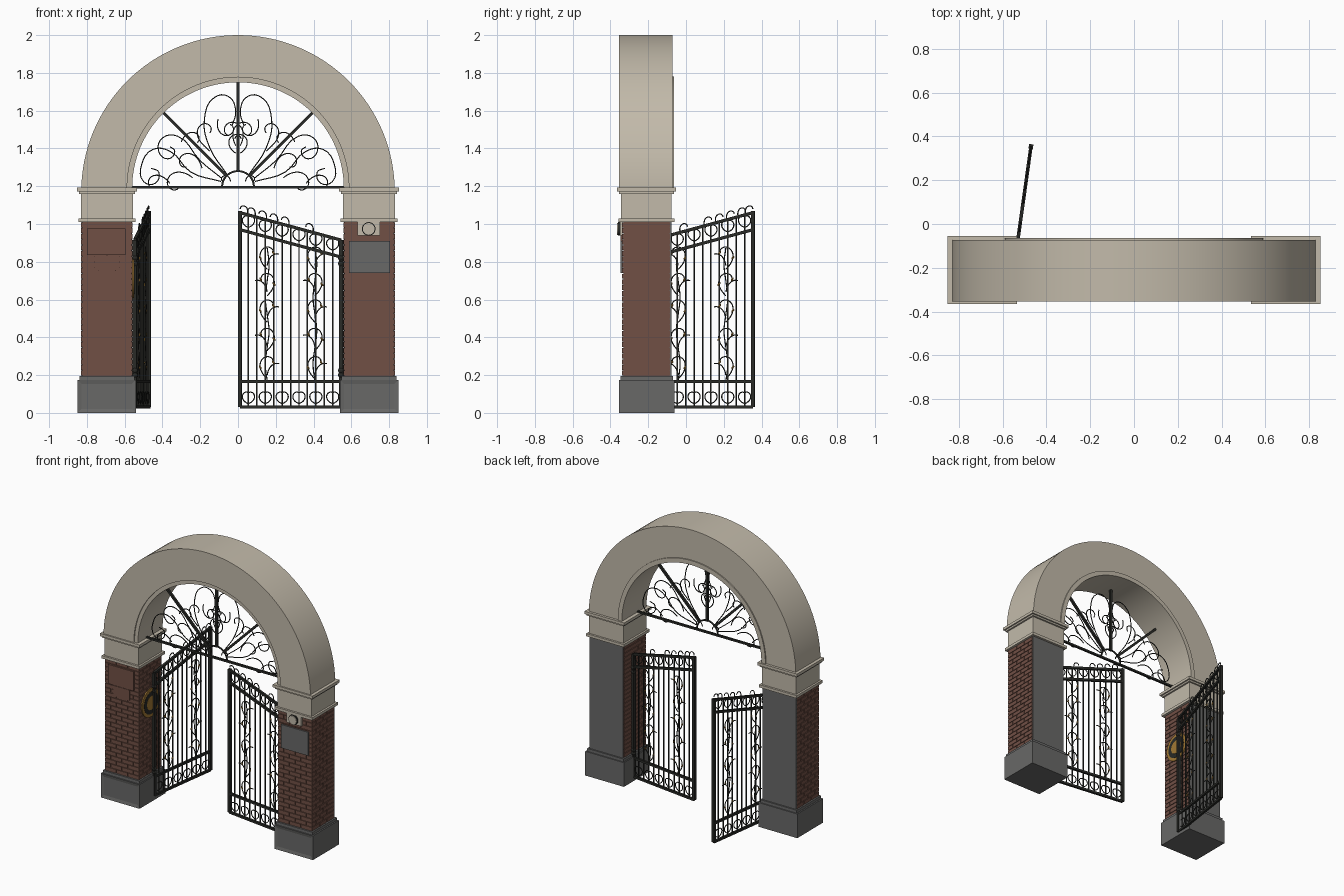
import bpy, bmesh, math
from mathutils import Vector, Matrix

cube = bpy.data.objects.get("Cube")
if cube:
    bpy.data.objects.remove(cube, do_unlink=True)


def material(name, rgb):
    m = bpy.data.materials.new(name)
    m.use_nodes = True
    m.diffuse_color = (*rgb, 1)
    m.node_tree.nodes["Principled BSDF"].inputs["Base Color"].default_value = (*rgb, 1)
    return m


STONE = material("pale stone", (.54, .49, .40))
BRICK = material("red brick", (.165, .08, .06))
GREY = material("grey granite", (.14, .14, .137))
IRON = material("black iron", (.022, .023, .02))
GOLD = material("old gold", (.36, .19, .035))


def finish(name, bm, mat, matrix=None, smooth=False):
    bmesh.ops.recalc_face_normals(bm, faces=bm.faces)
    me = bpy.data.meshes.new(name)
    bm.to_mesh(me)
    bm.free()
    ob = bpy.data.objects.new(name, me)
    bpy.context.collection.objects.link(ob)
    me.materials.append(mat)
    if matrix:
        ob.matrix_world = matrix
    if smooth:
        bpy.ops.object.select_all(action='DESELECT')
        ob.select_set(True)
        bpy.context.view_layer.objects.active = ob
        bpy.ops.object.shade_smooth_by_angle(angle=math.radians(35))
    return ob


def add_box(bm, a, b):
    a, b = Vector(a), Vector(b)
    size = Vector([abs(d) for d in b - a])
    mat = Matrix.Translation((a + b) / 2) @ Matrix.Diagonal(size).to_4x4()
    return bmesh.ops.create_cube(bm, size=1, matrix=mat)["verts"]


def add_beam(bm, p, q, w):
    p, q = Vector(p), Vector(q)
    turn = (q - p).to_track_quat('Z', 'Y').to_matrix().to_4x4()
    mat = Matrix.Translation((p + q) / 2) @ turn @ Matrix.Diagonal((w, w, (q - p).length, 1))
    bmesh.ops.create_cube(bm, size=1, matrix=mat)


def box(name, a, b, mat):
    bm = bmesh.new()
    add_box(bm, a, b)
    return finish(name, bm, mat)


def disc(name, centre, axis, r, depth, mat):
    bm = bmesh.new()
    turn = Vector(axis).to_track_quat('Z', 'Y').to_matrix().to_4x4()
    bmesh.ops.create_cone(bm, cap_ends=True, segments=32, radius1=r, radius2=r, depth=depth,
                          matrix=Matrix.Translation(centre) @ turn)
    return finish(name, bm, mat, smooth=True)


def wires(name, strokes, r, matrix):
    """Bent iron wire along (x, z) point lists."""
    cu = bpy.data.curves.new(name, 'CURVE')
    cu.dimensions = '3D'
    cu.bevel_depth, cu.bevel_resolution, cu.resolution_u = r, 1, 4
    for pts in strokes:
        sp = cu.splines.new('BEZIER')
        sp.bezier_points.add(len(pts) - 1)
        for bp, (x, z) in zip(sp.bezier_points, pts):
            bp.co = (x, 0, z)
            bp.handle_left_type = bp.handle_right_type = 'AUTO'
    ob = bpy.data.objects.new(name, cu)
    bpy.context.collection.objects.link(ob)
    cu.materials.append(IRON)
    ob.matrix_world = matrix
    bpy.ops.object.select_all(action='DESELECT')
    ob.select_set(True)
    bpy.context.view_layer.objects.active = ob
    bpy.ops.object.convert(target='MESH')


def curl(x, z, heading, length, k0, k1, n=11):
    """Scroll whose curvature runs from k0 to k1."""
    pts, a = [(x, z)], math.radians(heading)
    for i in range(n):
        a += (k0 + (k1 - k0) * i / n) * length / n
        x, z = x + math.cos(a) * length / n, z + math.sin(a) * length / n
        pts.append((x, z))
    return pts


def arch(name, zo, ro, zi, ri, y0, y1, n=64):
    bm = bmesh.new()
    rows = []
    for i in range(n + 1):
        c, s = math.cos(math.pi * i / n), math.sin(math.pi * i / n)
        ring = [(ro, zo, y0), (ro, zo, y1), (ri, zi, y1), (ri, zi, y0)]
        rows.append([bm.verts.new((r * c, y, z + r * s)) for r, z, y in ring])
    for a, b in zip(rows, rows[1:]):
        for k in range(4):
            bm.faces.new((a[k], a[k - 1], b[k - 1], b[k]))
    bm.faces.new(rows[0])
    bm.faces.new(rows[-1])
    finish(name, bm, STONE, smooth=True)


# Stone arch and its inner rim
arch("arch", 1.17, .83, 1.19, .587, -.355, -.072)
arch("arch_rim", 1.19, .592, 1.19, .56, -.347, -.064)


def bricks(side):
    bm = bmesh.new()
    x0, x1, y0, y1, z0, z1 = .558, .83, -.338, -.086, .195, 1.01
    rows, gap, proud = 27, .004, .006
    add_box(bm, (side * (x0 + proud), y0 + proud, z0), (side * (x1 - proud), y1, z1))
    h = (z1 - z0) / rows
    for r in range(rows):
        za, zb = z0 + r * h + gap / 2, z0 + (r + 1) * h - gap / 2
        for lo, hi, front in ((x0, x1, True), (y0 + .008, y1, False)):
            step = (hi - lo) / 3
            cuts = [lo + step * k for k in range(4)]
            if r % 2:
                cuts = [lo] + [lo + step * (k + .5) for k in range(3)] + [hi]
            for a, b in zip(cuts, cuts[1:]):
                a, b = a + gap / 2 * (a > lo), b - gap / 2 * (b < hi)
                if front:
                    add_box(bm, (side * a, y0, za), (side * b, y0 + .008, zb))
                else:
                    for xa, xb in ((x0, x0 + .008), (x1 - .008, x1)):
                        add_box(bm, (side * xa, a, za), (side * xb, b, zb))
    return bm


# Pillars: plinth, brick shaft, plain back, stepped capital
for side, tag in ((-1, "right"), (1, "left")):
    bm = bmesh.new()
    add_box(bm, (side * .54, -.356, 0), (side * .85, -.06, .175))
    bm.normal_update()
    front = [f for f in bm.faces if f.normal.y < -.9]
    bmesh.ops.inset_region(bm, faces=front, thickness=.03, depth=-.005)
    add_box(bm, (side * .548, -.348, .175), (side * .84, -.068, .196))
    finish(tag + "_plinth", bm, GREY)
    finish(tag + "_brick_shaft", bricks(side), BRICK)
    box(tag + "_shaft_back", (side * .56, -.088, .195), (side * .828, -.078, 1.01), GREY)
    bm = bmesh.new()
    for z0, z1, out in ((1.01, 1.03, .014), (1.03, 1.16, 0), (1.16, 1.172, .012), (1.172, 1.192, .022)):
        add_box(bm, (side * (.556 - out), -.343 - out, z0), (side * (.83 + out), -.076 + out, z1))
    finish(tag + "_capital", bm, STONE)

# Boards and fittings on the pillars
box("upper_board", (-.8, -.347, .835), (-.595, -.336, .975), BRICK)
box("lower_board", (-.76, -.345, .755), (-.628, -.336, .832), BRICK)
box("plaque", (.587, -.347, .74), (.805, -.336, .91), GREY)
box("lamp_box", (.632, -.35, .94), (.752, -.336, 1.01), STONE)
disc("lamp_collar", (.692, -.353, .974), (0, 1, 0), .036, .012, IRON)
disc("lamp_lens", (.692, -.356, .974), (0, 1, 0), .031, .018, STONE)
for name, r, d, mat in (("medallion_rim", .102, .012, GOLD), ("medallion_field", .08, .015, IRON),
                        ("medallion_centre", .05, .018, GOLD)):
    disc(name, (-.556, -.21, .71), (1, 0, 0), r, d, mat)

# Fanlight: sill bar, spokes, hub and scrolls
bm = bmesh.new()
add_beam(bm, (-.57, 0, 0), (.57, 0, 0), .014)
for deg in (45, 90, 135):
    d = Vector((math.cos(math.radians(deg)), 0, math.sin(math.radians(deg))))
    add_beam(bm, d * .08, d * .565, .016)
FAN = Matrix.Translation((0, -.245, 1.195))
finish("fanlight_bars", bm, IRON, FAN)
wires("fanlight_hub", [[(.085 * math.cos(math.pi * i / 8), .085 * math.sin(math.pi * i / 8))
                        for i in range(9)]], .006, FAN)
half = [
    [(.06, .07), (.15, .21), (.178, .36), (.125, .475), (.05, .48), (.012, .40), (.03, .33)],
    curl(.012, .22, 60, .26, 5, 32),
    curl(.012, .18, 30, .17, 8, 38),
    curl(.105, .36, -70, .2, -8, -38),
    curl(.15, .19, 50, .26, -4, 40),
    [(.09, .05), (.2, .14), (.32, .27), (.40, .26), (.42, .19), (.37, .15), (.335, .19), (.36, .215)],
    [(.09, .03), (.25, .08), (.36, .19), (.45, .2), (.51, .12), (.5, .03), (.44, .02), (.42, .08), (.46, .1)],
    curl(.19, .1, 75, .24, -3, -36),
    curl(.24, .05, 40, .26, -4, -32),
    curl(.36, .02, 50, .2, -2, -40),
    curl(.3, .24, 110, .16, 6, 40),
    curl(.04, .03, 90, .09, -20, -70),
]
wires("fanlight_scrolls", half + [[(-x, z) for x, z in s] for s in half], .0033, FAN)

# Gate leaves, drawn outward from the hinge line
WIDE, RISE = .54, .145


def top(s, base=.915):
    return base + RISE * s / WIDE


def gate(tag, matrix):
    bm = bmesh.new()
    add_beam(bm, (0, 0, .03), (0, 0, top(0)), .022)
    add_beam(bm, (WIDE, 0, .03), (WIDE, 0, top(WIDE) + .008), .02)
    for za, zb in ((.03, .03), (.165, .165), (top(0), top(WIDE)), (top(0, .825), top(WIDE, .825))):
        add_beam(bm, (0, 0, za), (WIDE, 0, zb), .016)
    for i in range(1, 12):
        s = WIDE * i / 12
        add_beam(bm, (s, 0, .03), (s, 0, top(s)), .007)
    for z in (.2, .225, .79, .82):
        bmesh.ops.create_uvsphere(bm, u_segments=10, v_segments=6, radius=.017,
                                  matrix=Matrix.Translation((0, 0, z)))
    finish(tag + "_gate_frame", bm, IRON, matrix)

    strokes, tips = [], []
    # Paired scrolls in the bottom and top bands, hooks above the rail
    for i in range(1, 12, 2):
        s = WIDE * i / 12
        for m in (-1, 1):
            for z, flip in ((.05, 1), (top(s, .85), 1)):
                pts = curl(0, 0, 20, .1, 12, 60)
                strokes.append([(s + m * (x + .003), z + flip * y) for x, y in pts])
    for s in (.15, .28, .34, .4, .46, .5):
        strokes.append(curl(s, top(s), 100, .085, -5, -75))
    # Climbing vines with curled shoots and gilded leaves
    for stem in (.14, .395):
        strokes.append([(stem + .01 * math.sin(k * 1.57), .17 + .088 * k) for k in range(9)])
        for k, z in enumerate((.18, .33, .48, .62, .76)):
            m = 1 if k % 2 == 0 else -1
            pts = [(stem + m * x, z + y) for x, y in curl(0, 0, 45, .2, 2, 38)]
            strokes.append(pts)
            strokes.append([(stem + m * x, z + y) for x, y in curl(0, .02, 100, .1, 4, 30)])
            tips += [pts[-1], pts[4]]
    wires(tag + "_gate_scrolls", strokes, .0033, matrix)
    bm = bmesh.new()
    for x, z in tips:
        bmesh.ops.create_icosphere(bm, subdivisions=1, radius=1, matrix=Matrix.Translation((x, 0, z))
                                   @ Matrix.Rotation(.6, 4, 'Y') @ Matrix.Diagonal((.006, .006, .013, 1)))
    finish(tag + "_gate_leaves", bm, GOLD, matrix)


for tag, x, deg in (("left", .546, 172.5), ("right", -.546, 82)):
    gate(tag, Matrix.Translation((x, -.18, 0)) @ Matrix.Rotation(math.radians(deg), 4, 'Z'))
